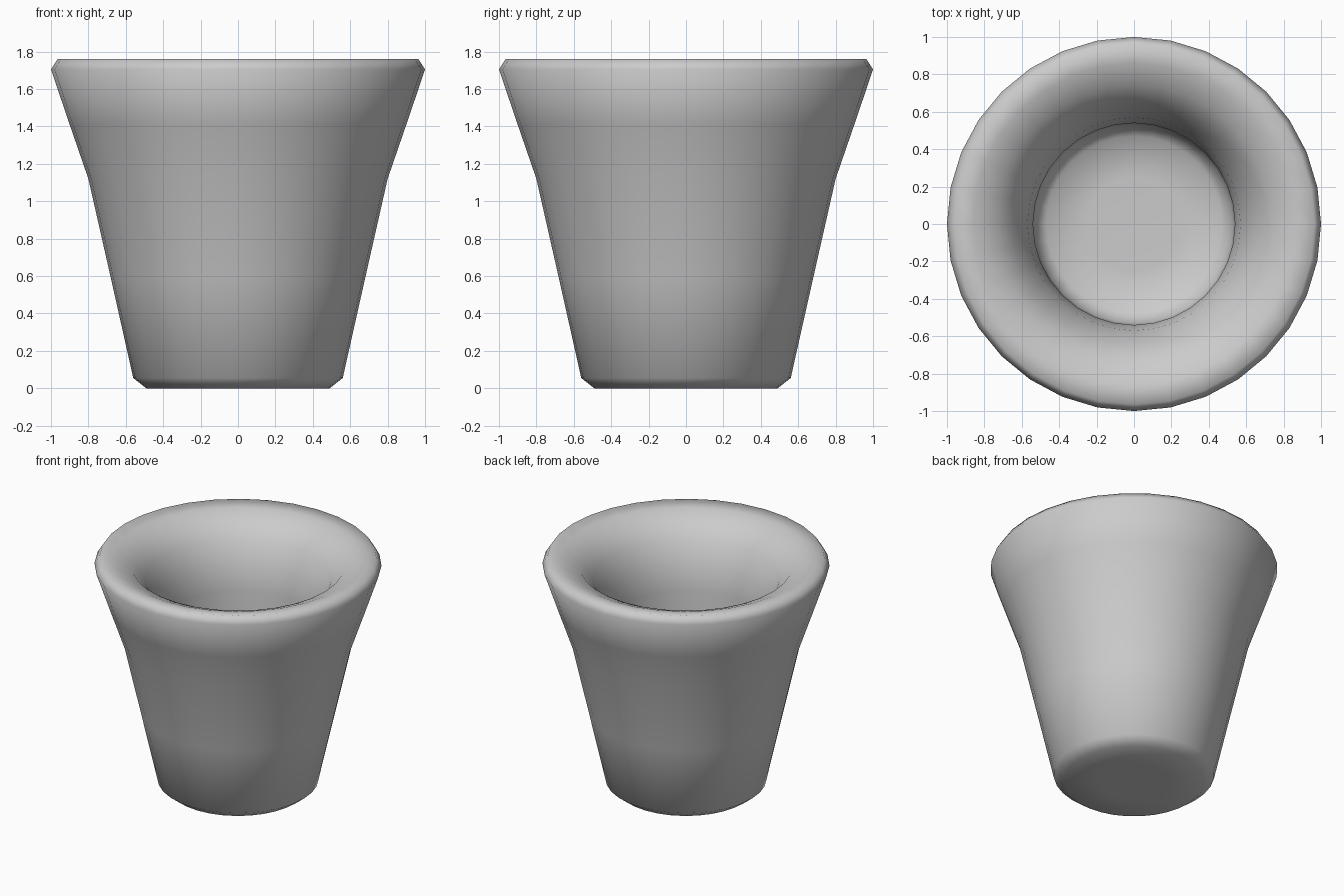
import bpy, bmesh, math

if "Cube" in bpy.data.objects:
    bpy.data.objects.remove(bpy.data.objects["Cube"])

# Closed cup profile (radius, height): underside, outer wall, flared lip, inner wall, floor
PROFILE = [(0, 0), (0.25, 0), (0.49, 0), (0.56, 0.055), (0.68, 0.59), (0.80, 1.12),
           (0.90, 1.41), (1.0, 1.705), (0.965, 1.76), (0.86, 1.745), (0.74, 1.695),
           (0.65, 1.59), (0.57, 1.43), (0.54, 1.25), (0.54, 0.7), (0.53, 0.2),
           (0.47, 0.13), (0.25, 0.12), (0, 0.12)]
SIDES = 32


def lathe(name, profile, sides):
    bm = bmesh.new()
    verts = [bm.verts.new((r, 0, z)) for r, z in profile]
    edges = [bm.edges.new(pair) for pair in zip(verts, verts[1:])]
    bmesh.ops.spin(bm, geom=verts + edges, cent=(0, 0, 0), axis=(0, 0, 1),
                   angle=math.tau, steps=sides, use_duplicate=False)
    bmesh.ops.remove_doubles(bm, verts=bm.verts, dist=0.0005)
    bmesh.ops.recalc_face_normals(bm, faces=bm.faces)
    for face in bm.faces:
        face.smooth = True
    mesh = bpy.data.meshes.new(name)
    bm.to_mesh(mesh)
    bm.free()
    obj = bpy.data.objects.new(name, mesh)
    bpy.context.collection.objects.link(obj)
    return obj


# Flared cup, smooth shaded all over
lathe("cup", PROFILE, SIDES)
